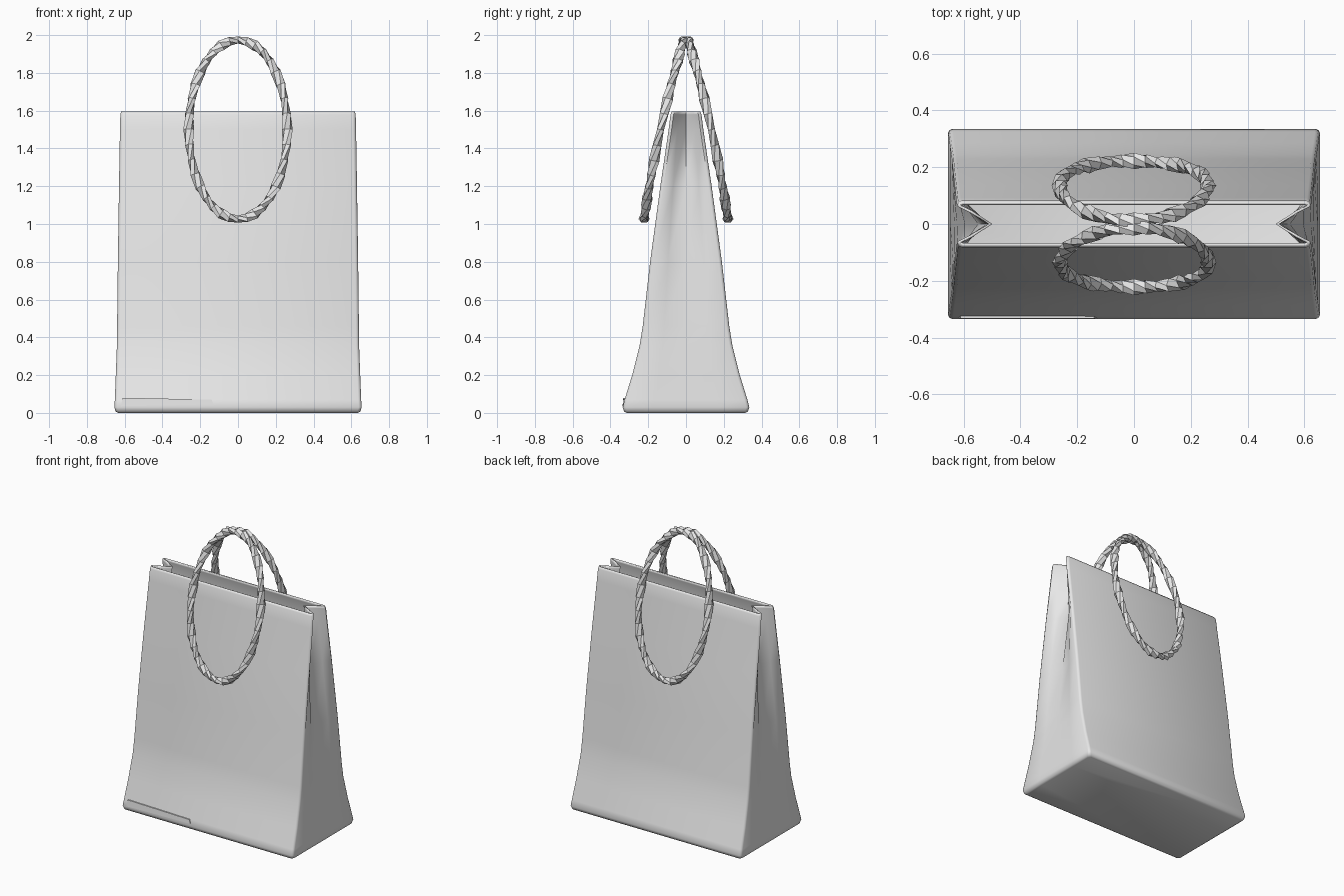
import bpy, bmesh
from math import sin, cos, pi, radians
from mathutils import Vector

cube = bpy.data.objects.get("Cube")
if cube:
    bpy.data.objects.remove(cube, do_unlink=True)

paper = bpy.data.materials.new("pale_grey")
paper.use_nodes = True
grey = (0.8, 0.8, 0.8, 1)
paper.diffuse_color = grey
paper.node_tree.nodes["Principled BSDF"].inputs["Base Color"].default_value = grey


def finish(name, bm, angle):
    mesh = bpy.data.meshes.new(name)
    bm.to_mesh(mesh)
    bm.free()
    mesh.materials.append(paper)
    obj = bpy.data.objects.new(name, mesh)
    bpy.context.collection.objects.link(obj)
    bpy.ops.object.select_all(action="DESELECT")
    bpy.context.view_layer.objects.active = obj
    obj.select_set(True)
    bpy.ops.object.shade_smooth_by_angle(angle=radians(angle))
    return obj


def bridge(bm, a, b):
    n = len(a)
    for i in range(n):
        j = (i + 1) % n
        bm.faces.new((a[i], a[j], b[j], b[i]))


def section(hx, hy, fold):
    """Rectangle with softened corners and sides creased inward."""
    r = 0.016
    quarter = [(hx - fold, 0), (hx - 0.4 * fold, hy * 0.5), (hx, hy - r),
               (hx - r * 0.3, hy - r * 0.3), (hx - r, hy)]
    left = quarter + [(-x, y) for x, y in reversed(quarter)]
    return left + [(-x, -y) for x, y in left[1:-1]]


# Bag body: open-topped paper shell, flared at the base, gusseted sides
levels = [  # height, half width, half depth, gusset fold
    (0.0, 0.635, 0.315, 0), (0.008, 0.648, 0.328, 0), (0.03, 0.655, 0.335, 0),
    (0.07, 0.652, 0.325, 0), (0.2, 0.647, 0.285, 0), (0.36, 0.641, 0.245, 0.008),
    (0.46, 0.64, 0.229, 0.016), (0.8, 0.636, 0.19, 0.04), (1.2, 0.63, 0.136, 0.08),
    (1.5, 0.625, 0.092, 0.105), (1.58, 0.623, 0.082, 0.11), (1.595, 0.619, 0.076, 0.11)]
bm = bmesh.new()
rings = [[bm.verts.new((x, y, z)) for x, y in section(hx, hy, fold)]
         for z, hx, hy, fold in levels]
for low, high in zip(rings, rings[1:]):
    bridge(bm, low, high)
bm.faces.new(list(reversed(rings[0])))
body = finish("bag_body", bm, 50)
shell = body.modifiers.new("paper_thickness", "SOLIDIFY")
shell.thickness = 0.01
shell.offset = -1

# Folded paper strip along the bottom of the front
bm = bmesh.new()
corners = [(-0.62, -0.331, 0.035), (-0.13, -0.331, 0.045),
           (-0.14, -0.328, 0.07), (-0.61, -0.328, 0.08)]
outer = [bm.verts.new((x, y - 0.004, z)) for x, y, z in corners]
inner = [bm.verts.new((x, y + 0.004, z)) for x, y, z in corners]
bridge(bm, inner, outer)
bm.faces.new(outer)
bm.faces.new(list(reversed(inner)))
bmesh.ops.recalc_face_normals(bm, faces=bm.faces)
finish("base_fold", bm, 30)


# Handles: twisted cord loops leaning together at the top
def handle(name, side):
    def path(t):
        s = sin(t)
        return Vector((0.261 * cos(t), side * (0.135 - 0.105 * s - 0.018 * s * s),
                       1.5 + 0.474 * s))
    bm = bmesh.new()
    steps, sides, twists = 36, 6, 5
    loops = []
    for k in range(steps):
        t = 2 * pi * k / steps
        tangent = (path(t + 0.01) - path(t - 0.01)).normalized()
        out = Vector((cos(t), 0, sin(t)))
        out = (out - tangent * out.dot(tangent)).normalized()
        across = tangent.cross(out)
        twist = twists * t
        ring = []
        for m in range(sides):
            a = 2 * pi * m / sides
            u, v = 0.029 * cos(a), 0.021 * sin(a)   # oval strand
            p = (path(t) + out * (u * cos(twist) - v * sin(twist))
                 + across * (u * sin(twist) + v * cos(twist)))
            ring.append(bm.verts.new(p))
        loops.append(ring)
    # The oval's twist is offset by whole half turns, so the ring closes cleanly
    for k in range(steps):
        bridge(bm, loops[k], loops[(k + 1) % steps])
    bmesh.ops.recalc_face_normals(bm, faces=bm.faces)
    finish(name, bm, 40)


handle("front_handle", -1)
handle("back_handle", 1)
